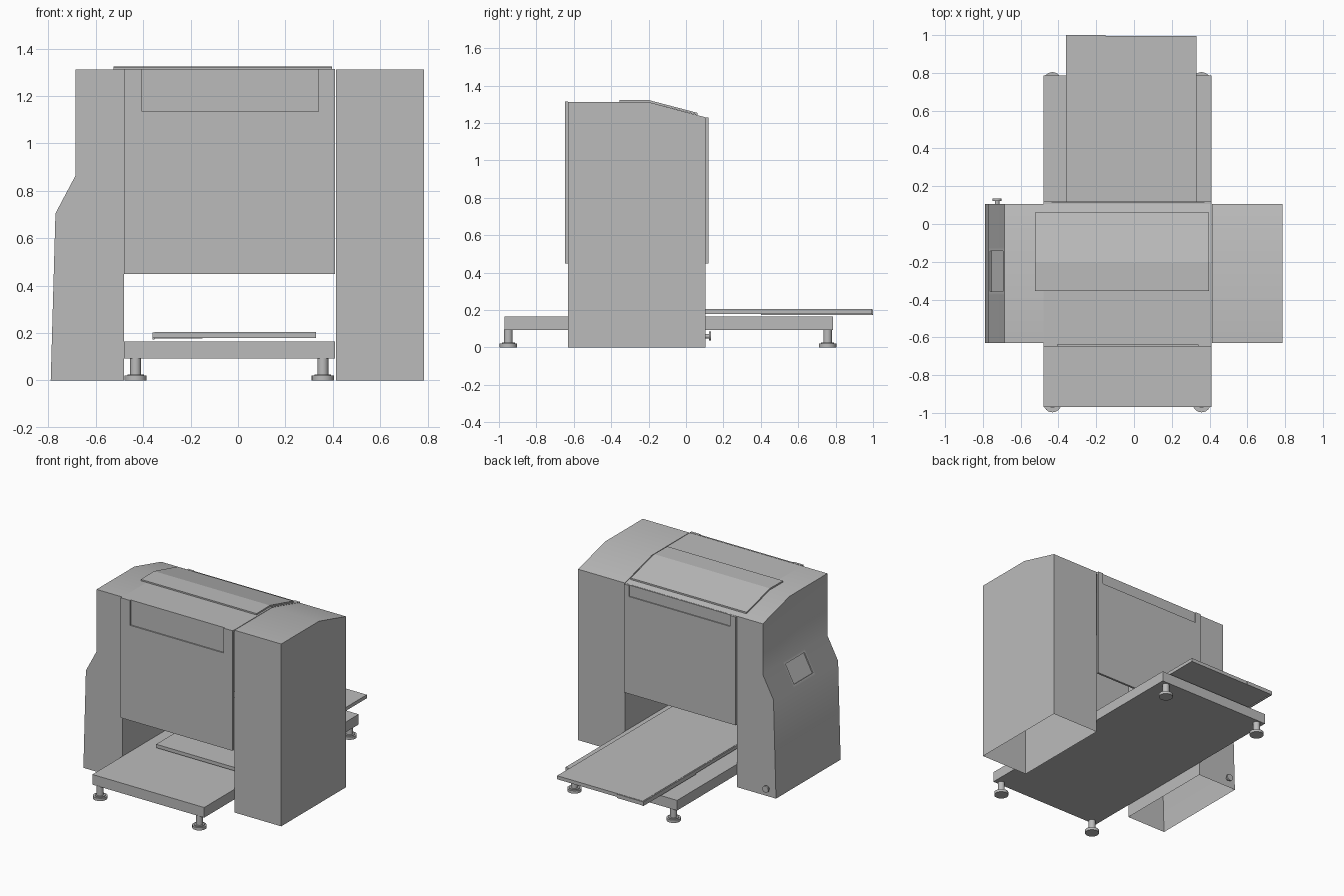
import bpy, bmesh
from math import radians
from mathutils import Matrix, Vector

cube = bpy.data.objects.get("Cube")
if cube:
    bpy.data.objects.remove(cube, do_unlink=True)

grey = bpy.data.materials.new("machine grey")
grey.use_nodes = True
grey.diffuse_color = (0.5, 0.5, 0.5, 1)
grey.node_tree.nodes["Principled BSDF"].inputs["Base Color"].default_value = (0.5, 0.5, 0.5, 1)

FRONT, BACK, TOP = -0.63, 0.105, 1.312
RIDGE, BACK_TOP = -0.2, 1.23
LEFT, RIGHT = -0.48, 0.41


def finish(bm, name, smooth=False):
    mesh = bpy.data.meshes.new(name)
    bm.to_mesh(mesh)
    bm.free()
    mesh.materials.append(grey)
    obj = bpy.data.objects.new(name, mesh)
    bpy.context.collection.objects.link(obj)
    if smooth:
        bpy.ops.object.select_all(action='DESELECT')
        obj.select_set(True)
        bpy.context.view_layer.objects.active = obj
        bpy.ops.object.shade_smooth_by_angle(angle=radians(30))
    return obj


def prism(profile, axis, start, end):
    """Extrude a 2D profile along x (profile is y,z) or along y (profile is x,z)."""
    bm = bmesh.new()
    place = (lambda a, b: (start, a, b)) if axis == 'x' else (lambda a, b: (a, start, b))
    face = bm.faces.new([bm.verts.new(place(a, b)) for a, b in profile])
    new = bmesh.ops.extrude_face_region(bm, geom=[face])["geom"]
    step = Vector((end - start, 0, 0)) if axis == 'x' else Vector((0, end - start, 0))
    bmesh.ops.translate(bm, verts=[v for v in new if isinstance(v, bmesh.types.BMVert)], vec=step)
    bmesh.ops.recalc_face_normals(bm, faces=bm.faces)
    return bm


def box(name, x, y, z):
    profile = [(x[0], z[0]), (x[1], z[0]), (x[1], z[1]), (x[0], z[1])]
    return finish(prism(profile, 'y', *y), name)


def turned(name, origin, rings, direction=None):
    """Stack of cylinders: (radius, bottom, top) along z or along y."""
    bm = bmesh.new()
    turn = Matrix.Rotation(radians(-90), 4, 'X') if direction == 'y' else Matrix()
    for radius, low, high in rings:
        place = Matrix.Translation(origin) @ turn @ Matrix.Translation((0, 0, (low + high) / 2))
        bmesh.ops.create_cone(bm, cap_ends=True, segments=24, radius1=radius,
                              radius2=radius, depth=high - low, matrix=place)
    return finish(bm, name, True)


# Side cabinets: sloped at the rear of the top, hollow and open below
def cabinet(name, profile, screen=False):
    bm = prism(profile, 'y', FRONT, BACK)
    bmesh.ops.bisect_plane(bm, geom=bm.verts[:] + bm.edges[:] + bm.faces[:], dist=1e-5,
                           plane_co=(0, RIDGE, TOP), clear_outer=True,
                           plane_no=(0, TOP - BACK_TOP, BACK - RIDGE))
    bmesh.ops.holes_fill(bm, edges=bm.edges[:], sides=0)
    bmesh.ops.recalc_face_normals(bm, faces=bm.faces)
    bottoms = [f for f in bm.faces if f.normal.z < -0.9]
    bmesh.ops.delete(bm, geom=bottoms, context='FACES')

    # Recessed control screen on the slanted outer face
    def slanted():
        return [f for f in bm.faces if f.normal.x < -0.5 and f.normal.z > 0.2]
    if screen:
        for y in (-0.375, -0.125):
            faces = slanted()
            edges = {e for f in faces for e in f.edges}
            verts = {v for f in faces for v in f.verts}
            bmesh.ops.bisect_plane(bm, geom=list(verts) + list(edges) + faces,
                                   plane_co=(0, y, 0), plane_no=(0, 1, 0))
        middle = [f for f in slanted() if -0.3 < f.calc_center_median().y < -0.2]
        bmesh.ops.inset_individual(bm, faces=middle, thickness=0.025, depth=0)
        bmesh.ops.inset_individual(bm, faces=middle, thickness=0.0005, depth=-0.008)
    return finish(bm, name, True)


cabinet("left_cabinet", [(RIGHT + 0.004, 0), (0.785, 0), (0.785, TOP), (RIGHT + 0.004, TOP)])
cabinet("right_cabinet", [(LEFT, 0), (-0.79, 0), (-0.77, 0.705), (-0.685, 0.865),
                          (-0.685, TOP), (LEFT, TOP)], True)


# Centre panels with a shallow recess in the upper edge
def panel(name, inner, outer, top, recess_x, recess_z):
    middle = (inner + outer) / 2
    a, b = recess_x
    outline = [(LEFT, 0.45), (RIGHT, 0.45), (RIGHT, top), (b, top),
               (b, recess_z), (a, recess_z), (a, top), (LEFT, top)]
    box(name + "_backing", (LEFT, RIGHT), sorted((inner, middle)), (0.45, top))
    finish(prism(outline, 'y', middle, outer), name)


panel("front_panel", FRONT, -0.648, TOP + 0.002, (-0.405, 0.34), 1.135)
panel("rear_panel", BACK, 0.12, BACK_TOP - 0.001, (-0.435, 0.37), 1.15)

# Centre roof sheet and the raised lid lying on it
roof = [(FRONT, TOP), (RIDGE, TOP), (BACK, BACK_TOP)]
finish(prism(roof + [(y, z - 0.012) for y, z in reversed(roof)], 'x', LEFT, RIGHT), "roof")
lid = [(-0.355, TOP + 0.01), (-0.205, TOP + 0.012), (0.062, 1.254)]
finish(prism(lid + [(y, z - 0.011) for y, z in reversed(lid)], 'x', -0.525, 0.397), "lid")

# Low table running through the machine, on four levelling feet
box("table", (LEFT, RIGHT), (-0.97, 0.787), (0.092, 0.165))
for side, x in (("left", 0.358), ("right", -0.432)):
    for end, y in (("front", -0.95), ("rear", 0.757)):
        turned(f"{end}_{side}_foot", (x, y, 0),
               [(0.047, 0, 0.02), (0.035, 0.02, 0.026), (0.023, 0.02, 0.095)])

# Sliding board with edge strips
box("sliding_board", (-0.352, 0.33), (-0.42, 0.994), (0.18, 0.205))
box("board_side_strip", (-0.36, -0.352), (-0.42, 1.0), (0.18, 0.203))
box("board_lower_strip", (-0.36, -0.352), (0.4, 1.0), (0.173, 0.18))
box("board_end_strip", (-0.352, -0.15), (0.994, 1.0), (0.176, 0.203))

# Push button low on the rear of the cabinet
turned("push_button", (-0.725, BACK, 0.06), [(0.012, 0, 0.02), (0.024, 0.018, 0.029)], 'y')
